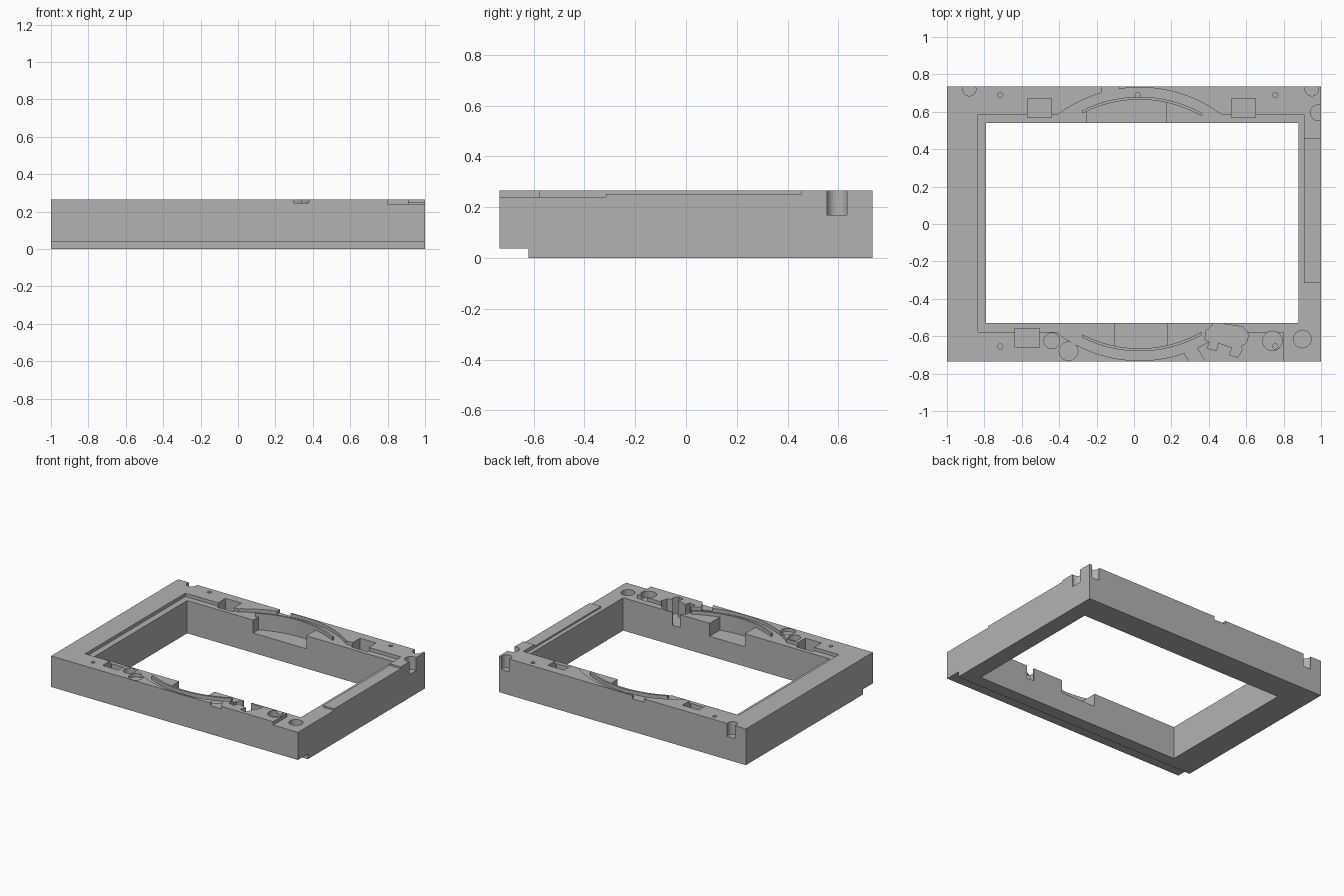
import bpy, bmesh, math

if "Cube" in bpy.data.objects:
    bpy.data.objects.remove(bpy.data.objects["Cube"], do_unlink=True)

grey = bpy.data.materials.new("plain grey")
grey.use_nodes = True
grey.diffuse_color = (0.45, 0.45, 0.45, 1)
grey.node_tree.nodes["Principled BSDF"].inputs["Base Color"].default_value = (0.45, 0.45, 0.45, 1)

TOP, LEDGE, DEEP = 0.265, 0.24, 0.145
CX = 0.03  # shared centre of the curved grooves


def prism(name, outline, z0, z1):
    """Extrude a flat outline from z0 up to z1."""
    bm = bmesh.new()
    face = bm.faces.new([bm.verts.new((x, y, z0)) for x, y in outline])
    new = bmesh.ops.extrude_face_region(bm, geom=[face])["geom"]
    bmesh.ops.translate(bm, vec=(0, 0, z1 - z0),
                        verts=[v for v in new if isinstance(v, bmesh.types.BMVert)])
    bmesh.ops.recalc_face_normals(bm, faces=bm.faces)
    mesh = bpy.data.meshes.new(name)
    bm.to_mesh(mesh)
    bm.free()
    mesh.materials.append(grey)
    obj = bpy.data.objects.new(name, mesh)
    bpy.context.collection.objects.link(obj)
    return obj


def rect(x0, x1, y0, y1):
    return [(x0, y0), (x1, y0), (x1, y1), (x0, y1)]


def circle(x, y, r, n=32):
    return [(x + r * math.cos(i * math.tau / n), y + r * math.sin(i * math.tau / n))
            for i in range(n)]


def arc(r, x0, x1, side, n=32):
    """Points on the shared circle between two x positions, side = +1 back, -1 front."""
    a0, a1 = math.acos((x0 - CX) / r), math.acos((x1 - CX) / r)
    angles = [a0 + (a1 - a0) * i / n for i in range(n + 1)]
    return [(CX + r * math.cos(a), side * r * math.sin(a)) for a in angles]


frame = prism("frame", rect(-1, 1, -0.735, 0.735), 0, TOP)


def cut(outline, z0, z1=0.4):
    cutter = prism("cutter", outline, z0, z1)
    cutter.hide_render = True
    mod = frame.modifiers.new("cut", "BOOLEAN")
    mod.operation, mod.solver, mod.object = "DIFFERENCE", "EXACT", cutter
    bpy.context.view_layer.objects.active = frame
    bpy.ops.object.modifier_apply(modifier=mod.name)
    bpy.data.objects.remove(cutter, do_unlink=True)


# Opening, underside step along the front, ledge round the opening
cut(rect(-0.79, 0.88, -0.53, 0.54), -0.1)
cut(rect(-1.1, 1.1, -0.9, -0.62), -0.1, 0.038)
cut(rect(-0.835, 0.91, -0.577, 0.585), LEDGE)

# Lowered right rim and front corner
cut(rect(0.9, 1.1, -0.32, 0.455), 0.252)
cut(rect(0.8, 1.1, -0.8, -0.315), LEDGE)

# Curved grooves, with deep recesses open to the middle
for side, x0, x1 in ((1, -0.255, 0.175), (-1, -0.105, 0.18)):
    cut(arc(0.73, -0.41, 0.47, side) + [(0.47, side * 0.56), (-0.41, side * 0.56)], LEDGE)
    cut(arc(0.665, x0, x1, side) + [(x1, side * 0.5), (x0, side * 0.5)], DEEP)

# Groove outlets through the back and front walls
cut(rect(-0.175, -0.08, 0.68, 0.8), LEDGE)
cut([(0.25, -0.66), (0.335, -0.66), (0.39, -0.75), (0.305, -0.75)], LEDGE + 0.005)

# Irregular pocket with a slot through the inner front wall
cut([(0.38, -0.62), (0.385, -0.57), (0.42, -0.54), (0.42, -0.5), (0.48, -0.5),
     (0.48, -0.535), (0.58, -0.55), (0.615, -0.59), (0.6, -0.635), (0.57, -0.655),
     (0.58, -0.67), (0.555, -0.712), (0.51, -0.7), (0.525, -0.66), (0.45, -0.635),
     (0.44, -0.675), (0.39, -0.665), (0.405, -0.63)], DEEP)

# Rectangular pockets
for x, y in ((-0.505, 0.62), (0.585, 0.62), (-0.57, -0.61)):
    cut(rect(x - 0.065, x + 0.065, y - 0.05, y + 0.05), 0.165)

# Round seats, some breaking through the outer walls
for x, y, r, z in ((-0.88, 0.72, 0.035, 0.17), (0.95, 0.72, 0.035, 0.17),
                   (0.985, 0.595, 0.042, 0.17), (0.9, -0.615, 0.047, 0.17),
                   (0.74, -0.625, 0.052, 0.22), (-0.44, -0.625, 0.042, 0.2),
                   (-0.35, -0.68, 0.05, LEDGE)):
    cut(circle(x, y, r), z)

# Small pin holes
for x, y in ((-0.715, 0.69), (0.02, 0.69), (0.755, 0.69), (-0.715, -0.655), (0.755, -0.655)):
    cut(circle(x, y, 0.014, 16), 0.165)

# Thin curved ribs standing between groove and recess
ribs = [prism(name, arc(0.68, -0.275, 0.36, side) + arc(0.665, -0.275, 0.36, side)[::-1],
              LEDGE - 0.005, TOP)
        for name, side in (("back_rib", 1), ("front_rib", -1))]

bpy.ops.object.select_all(action="DESELECT")
for obj in [frame] + ribs:
    obj.select_set(True)
bpy.context.view_layer.objects.active = frame
bpy.ops.object.shade_smooth_by_angle(angle=math.radians(30))
